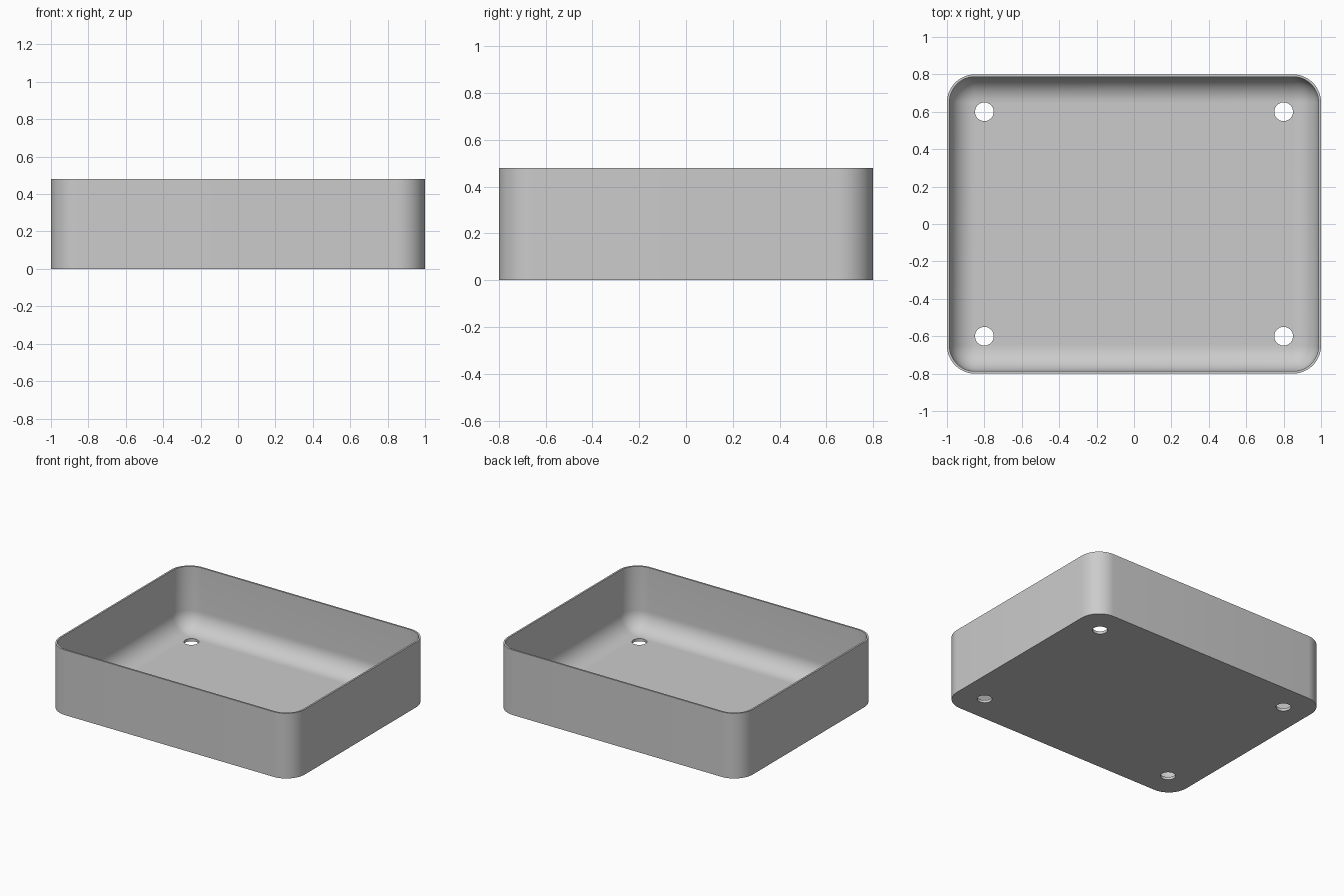
import bpy
import bmesh
from math import sin, cos, pi, radians

cube = bpy.data.objects.get("Cube")
if cube:
    bpy.data.objects.remove(cube, do_unlink=True)

HALF_X, HALF_Y, HEIGHT = 1.0, 0.8, 0.48
WALL, FLOOR = 0.013, 0.02
RADIUS = 0.15
FILLET = RADIUS - WALL
STEPS = 12

grey = bpy.data.materials.new("plain grey")
grey.use_nodes = True
colour = (0.6, 0.6, 0.6, 1)
grey.diffuse_color = colour
grey.node_tree.nodes["Principled BSDF"].inputs["Base Color"].default_value = colour


def ring(bm, inset, z):
    """Rounded rectangle whose corner centres stay put as it is inset."""
    r = RADIUS - inset
    verts = []
    for i, (sx, sy) in enumerate([(1, 1), (-1, 1), (-1, -1), (1, -1)]):
        for k in range(STEPS + 1):
            a = (i + k / STEPS) * pi / 2
            verts.append(bm.verts.new((sx * (HALF_X - RADIUS) + r * cos(a),
                                       sy * (HALF_Y - RADIUS) + r * sin(a), z)))
    return verts


# Tray shell: outer wall, rim, inner wall and a filleted floor
bm = bmesh.new()
rings = [ring(bm, 0, 0), ring(bm, 0, HEIGHT), ring(bm, WALL, HEIGHT)]
for k in range(STEPS + 1):
    a = k / STEPS * pi / 2
    rings.append(ring(bm, WALL + FILLET * (1 - cos(a)),
                      FLOOR + FILLET * (1 - sin(a))))
for low, high in zip(rings, rings[1:]):
    for i in range(len(low)):
        j = (i + 1) % len(low)
        bm.faces.new((low[i], low[j], high[j], high[i]))
bm.faces.new(rings[0][::-1])
bm.faces.new(rings[-1])
bmesh.ops.remove_doubles(bm, verts=bm.verts, dist=1e-5)
bmesh.ops.recalc_face_normals(bm, faces=bm.faces)
mesh = bpy.data.meshes.new("tray")
bm.to_mesh(mesh)
bm.free()
mesh.materials.append(grey)
tray = bpy.data.objects.new("tray", mesh)
bpy.context.collection.objects.link(tray)
bpy.context.view_layer.objects.active = tray

# Four drain holes through the floor
for sx in (-1, 1):
    for sy in (-1, 1):
        bpy.ops.mesh.primitive_cylinder_add(vertices=48, radius=0.05, depth=0.2,
                                            location=(sx * 0.8, sy * 0.6, 0))
        cutter = bpy.context.object
        cutter.name = "hole_cutter"
        cutter.hide_render = True
        cutter.data.materials.append(grey)
        bpy.context.view_layer.objects.active = tray
        hole = tray.modifiers.new("hole", 'BOOLEAN')
        hole.operation = 'DIFFERENCE'
        hole.solver = 'EXACT'
        hole.object = cutter
        bpy.ops.object.modifier_apply(modifier=hole.name)
        bpy.data.objects.remove(cutter, do_unlink=True)

# Smooth walls and fillets, crisp rim and hole edges
bpy.ops.object.select_all(action='DESELECT')
tray.select_set(True)
bpy.context.view_layer.objects.active = tray
bpy.ops.object.shade_smooth_by_angle(angle=radians(30))
